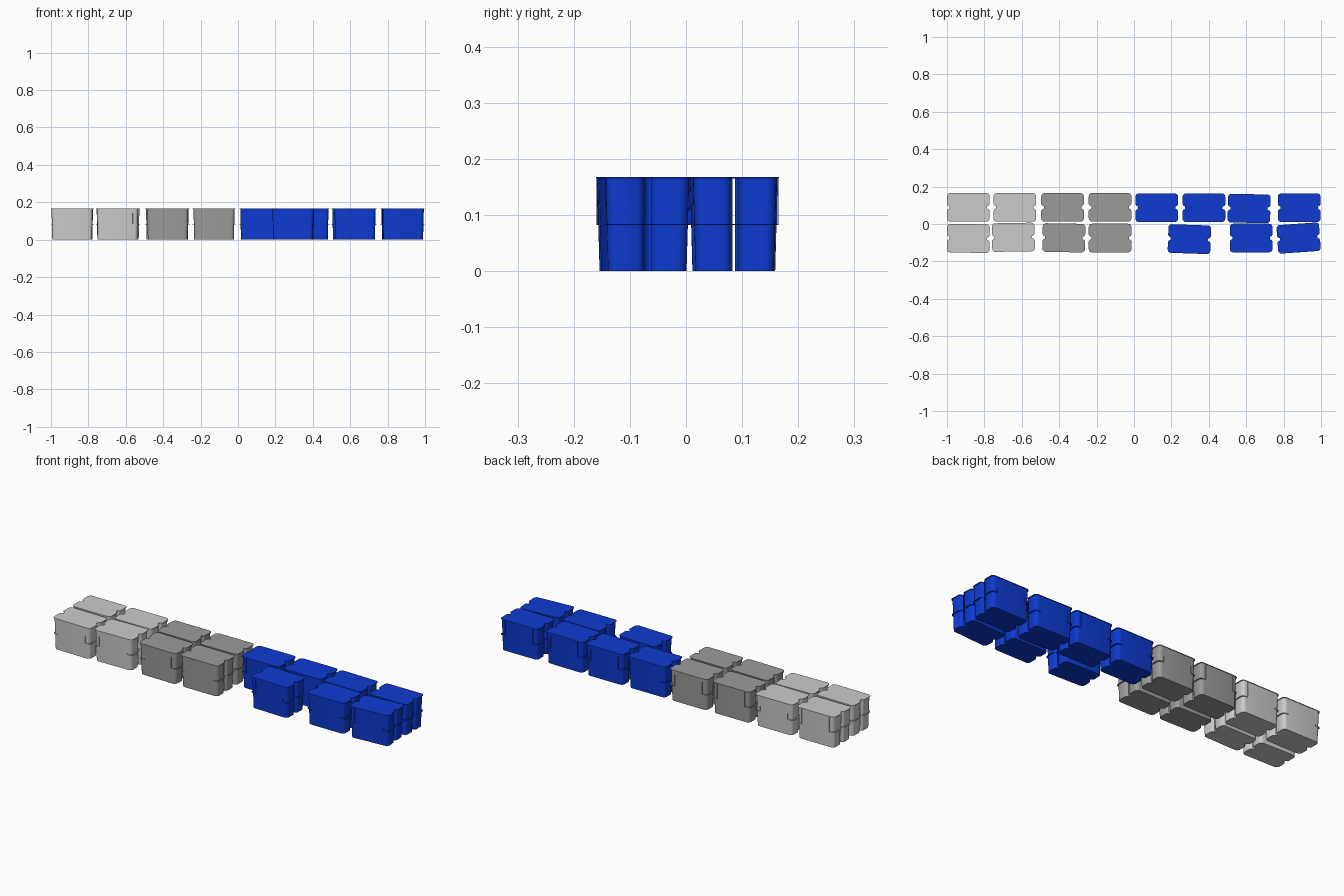
import bpy, bmesh, math
from mathutils import Vector, Matrix

cube = bpy.data.objects.get("Cube")
if cube:
    bpy.data.objects.remove(cube, do_unlink=True)

HEIGHT = 0.168
RIB_Z = 0.083
RIB_START = 0.082


def material(name, rgb):
    m = bpy.data.materials.new(name)
    m.use_nodes = True
    m.diffuse_color = (*rgb, 1)
    bsdf = next(n for n in m.node_tree.nodes if n.type == 'BSDF_PRINCIPLED')
    bsdf.inputs["Base Color"].default_value = (*rgb, 1)
    bsdf.inputs["Roughness"].default_value = 0.6
    return m


def end_outline(hx, hy, r=0.018, depth=0.014, steps=5):
    """Right end of the footprint: rounded corners and a central notch."""
    lower = []
    for i in range(steps + 1):
        a = -math.pi / 2 + i / steps * math.pi / 2
        lower.append((hx - r + r * math.cos(a), -hy + r + r * math.sin(a)))
    lower += [(hx, -0.018), (hx - 0.004, -0.011), (hx - depth, -0.006)]
    return lower + [(x, -y) for x, y in reversed(lower)]


def full_outline(hx, hy):
    half = end_outline(hx, hy)
    return half + [(-x, -y) for x, y in half]


def loft(bm, low, high, z0, z1):
    """Closed prism between two outlines."""
    a = [bm.verts.new((x, y, z0)) for x, y in low]
    b = [bm.verts.new((x, y, z1)) for x, y in high]
    bm.faces.new(a[::-1])
    bm.faces.new(b)
    n = len(a)
    return [bm.faces.new((a[i], a[(i + 1) % n], b[(i + 1) % n], b[i]))
            for i in range(n)]


def finish(bm, name):
    bmesh.ops.recalc_face_normals(bm, faces=bm.faces)
    mesh = bpy.data.meshes.new(name)
    bm.to_mesh(mesh)
    bm.free()
    return mesh


def body_mesh():
    # Tapered tub, with an open slot at the bottom of each end notch
    bm = bmesh.new()
    sides = loft(bm, full_outline(0.106, 0.070), full_outline(0.110, 0.0745),
                 0, HEIGHT - 0.002)
    bmesh.ops.recalc_face_normals(bm, faces=bm.faces)
    slots = [f for f in sides if abs(f.calc_center_median().y) < 0.001
             and abs(f.normal.x) > 0.9]
    bmesh.ops.delete(bm, geom=slots, context='FACES_ONLY')
    mesh = bpy.data.meshes.new("bin_body")
    bm.to_mesh(mesh)
    bm.free()
    return mesh


def lid_mesh():
    bm = bmesh.new()
    shape = full_outline(0.114, 0.0765)
    loft(bm, shape, shape, HEIGHT - 0.003, HEIGHT)
    return finish(bm, "bin_lid")


def rib_mesh():
    # Thin rib around each end, with short upright ribs up to the lid
    bm = bmesh.new()
    end = end_outline(0.114, 0.0755)
    inner = [(RIB_START, 0.0755), (RIB_START, -0.0755)]
    for s in (1, -1):
        shape = [(s * x, s * y) for x, y in end + inner]
        loft(bm, shape, shape, RIB_Z - 0.001, RIB_Z + 0.001)
        for t in (1, -1):
            place = Matrix.Translation((s * RIB_START, t * 0.0735, (RIB_Z + HEIGHT) / 2))
            size = Matrix.Diagonal((0.002, 0.004, HEIGHT - RIB_Z - 0.002, 1))
            bmesh.ops.create_cube(bm, size=1, matrix=place @ size)
    return finish(bm, "bin_ribs")


# Bins of each colour: x, y, turn in degrees
groups = {
    "light_grey": ((0.60, 0.60, 0.60), [
        (-0.886, 0.089, 0), (-0.637, 0.089, 0),
        (-0.886, -0.077, -1), (-0.645, -0.071, 1)]),
    "mid_grey": ((0.33, 0.33, 0.33), [
        (-0.382, 0.089, 0), (-0.128, 0.089, 0),
        (-0.375, -0.074, -1), (-0.128, -0.075, 0)]),
    "blue": ((0.004, 0.043, 0.64), [
        (0.122, 0.087, 0), (0.374, 0.087, 0), (0.615, 0.083, -1),
        (0.883, 0.087, 0), (0.296, -0.081, -2), (0.626, -0.075, 0),
        (0.880, -0.075, 4)]),
}

bpy.ops.object.select_all(action='DESELECT')
for colour, (rgb, places) in groups.items():
    mat = material(colour, rgb)
    for part, build in (("body", body_mesh), ("lid", lid_mesh), ("ribs", rib_mesh)):
        mesh = build()
        mesh.materials.append(mat)
        for i, (x, y, turn) in enumerate(places):
            # The first copy gets its shading set; the others share its mesh
            ob = bpy.data.objects.new(f"{colour}_bin_{i + 1}_{part}", mesh)
            ob.location = Vector((x, y, 0))
            ob.rotation_euler.z = math.radians(turn)
            bpy.context.collection.objects.link(ob)
            if i == 0:
                ob.select_set(True)
                bpy.context.view_layer.objects.active = ob
                for poly in mesh.polygons:
                    poly.use_smooth = True
                mesh.set_sharp_from_angle(angle=math.radians(35))
                ob.select_set(False)
